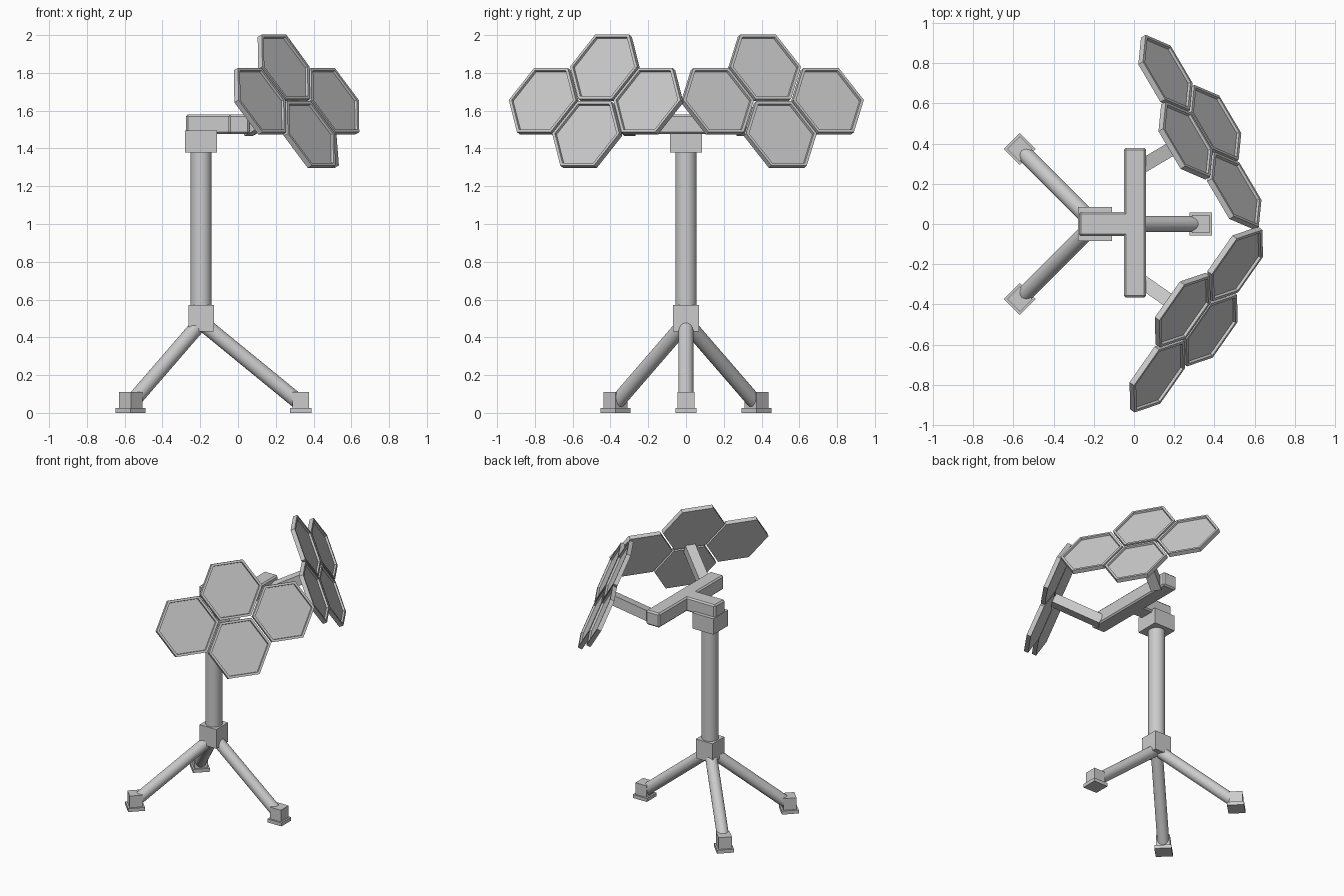
import bpy, bmesh
from math import sin, cos, radians, pi
from mathutils import Matrix, Vector

cube = bpy.data.objects.get("Cube")
if cube:
    bpy.data.objects.remove(cube, do_unlink=True)

grey = bpy.data.materials.new("light_grey_metal")
grey.use_nodes = True
GREY = (0.6, 0.6, 0.6, 1)
grey.diffuse_color = GREY
grey.node_tree.nodes["Principled BSDF"].inputs["Base Color"].default_value = GREY

UP = Vector((0, 0, 1))
POST_X = -0.195


def finish(bm, name, matrix=Matrix(), smooth=False):
    bmesh.ops.recalc_face_normals(bm, faces=bm.faces)
    mesh = bpy.data.meshes.new(name)
    bm.to_mesh(mesh)
    bm.free()
    mesh.materials.append(grey)
    obj = bpy.data.objects.new(name, mesh)
    bpy.context.collection.objects.link(obj)
    obj.matrix_world = matrix
    if smooth:
        bpy.ops.object.select_all(action='DESELECT')
        obj.select_set(True)
        bpy.context.view_layer.objects.active = obj
        bpy.ops.object.shade_smooth_by_angle(angle=radians(40))
    return obj


def box(name, center, size, turn=0.0, bevel=0.0):
    bm = bmesh.new()
    bmesh.ops.create_cube(bm, size=1, matrix=Matrix.Diagonal((*size, 1)))
    if bevel:
        bmesh.ops.bevel(bm, geom=bm.edges[:], offset=bevel, segments=1, affect='EDGES')
    return finish(bm, name, Matrix.Translation(center) @ Matrix.Rotation(turn, 4, 'Z'))


def along(a, b):
    """Matrix at the middle of a-b with its z axis along it and its y axis upright."""
    z = (b - a).normalized()
    x = UP.cross(z)
    x = x.normalized() if x.length > 0.001 else Vector((1, 0, 0))
    rot = Matrix((x, z.cross(x), z)).transposed().to_4x4()
    return Matrix.Translation((a + b) / 2) @ rot


def tube(name, a, b, radius):
    bm = bmesh.new()
    bmesh.ops.create_cone(bm, cap_ends=True, segments=32, radius1=radius,
                          radius2=radius, depth=(b - a).length)
    return finish(bm, name, along(a, b), smooth=True)


def hex_panel(name, matrix, radius=0.217, thick=0.03):
    """Hexagonal plate with a raised rim on its outer face."""
    bm = bmesh.new()
    base = bm.faces.new([bm.verts.new((radius * cos(i * pi / 3), radius * sin(i * pi / 3),
                                       -thick / 2)) for i in range(6)])
    ext = bmesh.ops.extrude_face_region(bm, geom=[base], use_keep_orig=True)
    verts = [g for g in ext["geom"] if isinstance(g, bmesh.types.BMVert)]
    front = [g for g in ext["geom"] if isinstance(g, bmesh.types.BMFace)][0]
    bmesh.ops.translate(bm, verts=verts, vec=(0, 0, thick))
    bmesh.ops.recalc_face_normals(bm, faces=bm.faces)
    # rim, then a recessed face
    bmesh.ops.inset_region(bm, faces=[front], thickness=0.018)
    bmesh.ops.inset_region(bm, faces=[front], thickness=0.002)
    bmesh.ops.translate(bm, verts=front.verts[:], vec=(0, 0, -0.014))
    return finish(bm, name, matrix)


# Stand: post, hub and head block
tube("post", Vector((POST_X, 0, 0.5)), Vector((POST_X, 0, 1.42)), 0.056)
box("leg_hub", (POST_X, 0, 0.502), (0.135, 0.135, 0.14))
box("head_block", (POST_X, 0, 1.437), (0.17, 0.17, 0.115))

# Three legs with block feet
for name, angle in (("front", 0), ("left", 135), ("right", -135)):
    a = radians(angle)
    out = Vector((cos(a), sin(a), 0))
    foot = Vector((POST_X, 0, 0)) + out * 0.528
    tube(name + "_leg", Vector((POST_X, 0, 0.48)), foot + UP * 0.048, 0.04)
    box(name + "_foot", foot + UP * 0.06, (0.088, 0.09, 0.1), a)
    box(name + "_foot_plate", foot + UP * 0.0125, (0.113, 0.113, 0.025), a)

# T-shaped top beam
box("beam_stem", (-0.14, 0, 1.528), (0.27, 0.118, 0.104), bevel=0.01)
box("beam_crossbar", (0.005, 0.006, 1.528), (0.11, 0.745, 0.104), bevel=0.01)

# Two panel clusters, each on a strut
TILT = radians(25)
SPACING = 0.39
for name, side, center, turn in (("left", 1, Vector((0.328, 0.457, 1.65)), 59.5),
                                 ("right", -1, Vector((0.31, -0.476, 1.65)), 55)):
    t = radians(turn)
    flat = Vector((sin(t), side * cos(t), 0))
    n = flat * cos(TILT) + UP * sin(TILT)
    v = UP * cos(TILT) - flat * sin(TILT)
    u = v.cross(n)
    rot = Matrix((u, v, n)).transposed().to_4x4()
    for part, du, dv in (("upper", 0, 0.5), ("lower", 0, -0.5),
                         ("inner", side * 0.866, 0), ("outer", side * -0.866, 0)):
        pos = center + (u * du + v * dv) * SPACING
        hex_panel(f"{name}_{part}_panel", Matrix.Translation(pos) @ rot)
    start, end = center - n * 0.36, center - n * 0.008
    bm = bmesh.new()
    bmesh.ops.create_cube(bm, size=1, matrix=Matrix.Diagonal((0.07, 0.07, (end - start).length, 1)))
    finish(bm, name + "_strut", along(start, end))
